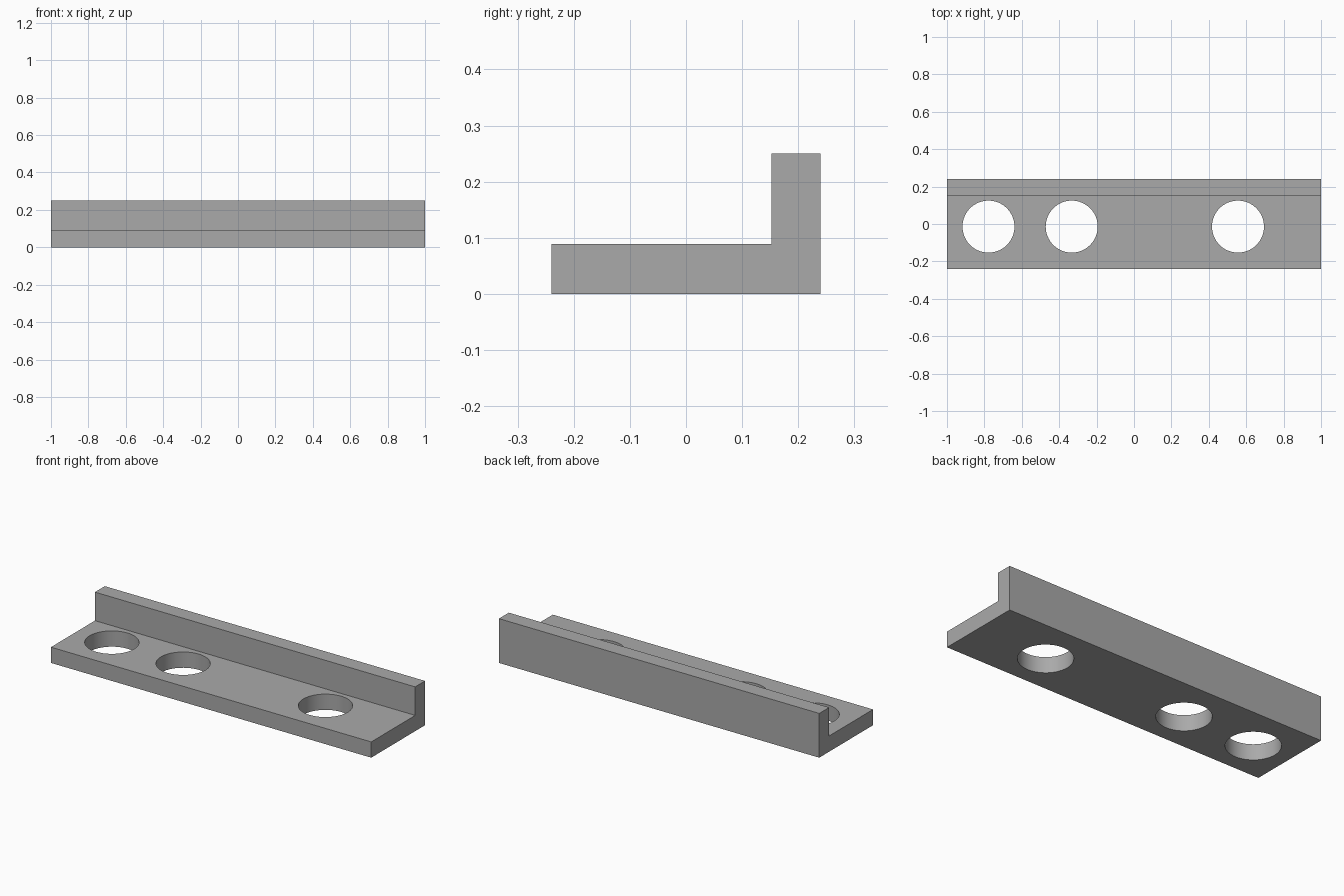
import bpy
import bmesh

HALF_LENGTH = 1.0
HOLE_CENTRES = (-0.778, -0.333, 0.556)
HOLE_Y, HOLE_RADIUS = -0.014, 0.139

cube = bpy.data.objects.get("Cube")
if cube:
    bpy.data.objects.remove(cube, do_unlink=True)

# Plain grey finish
grey = bpy.data.materials.new("plain grey")
grey.use_nodes = True
colour = (0.4, 0.4, 0.4, 1.0)
grey.diffuse_color = colour
grey.node_tree.nodes["Principled BSDF"].inputs["Base Color"].default_value = colour

# L-shaped section swept along the length
profile = [(-0.24, 0), (0.24, 0), (0.24, 0.25), (0.152, 0.25), (0.152, 0.089), (-0.24, 0.089)]
bm = bmesh.new()
end = bm.faces.new([bm.verts.new((-HALF_LENGTH, y, z)) for y, z in profile])
swept = bmesh.ops.extrude_face_region(bm, geom=[end])["geom"]
bmesh.ops.translate(bm, vec=(2 * HALF_LENGTH, 0, 0),
                    verts=[v for v in swept if isinstance(v, bmesh.types.BMVert)])
bmesh.ops.recalc_face_normals(bm, faces=bm.faces)
mesh = bpy.data.meshes.new("angle_bracket")
bm.to_mesh(mesh)
bm.free()
mesh.materials.append(grey)
bracket = bpy.data.objects.new("angle_bracket", mesh)
bpy.context.collection.objects.link(bracket)

# Round through-holes in the flat flange
cutters = []
for x in HOLE_CENTRES:
    bpy.ops.mesh.primitive_cylinder_add(vertices=64, radius=HOLE_RADIUS, depth=0.4,
                                        location=(x, HOLE_Y, 0.05))
    cutter = bpy.context.object
    cutter.name = "hole_cutter"
    cutter.data.materials.append(grey)
    cutter.hide_render = True
    cut = bracket.modifiers.new("hole", "BOOLEAN")
    cut.operation, cut.solver, cut.object = "DIFFERENCE", "EXACT", cutter
    cutters.append(cutter)

# Apply the cuts and remove the cutters
bpy.ops.object.select_all(action="DESELECT")
bracket.select_set(True)
bpy.context.view_layer.objects.active = bracket
for name in [m.name for m in bracket.modifiers]:
    bpy.ops.object.modifier_apply(modifier=name)
for cutter in cutters:
    bpy.data.objects.remove(cutter, do_unlink=True)

# Smooth hole walls, crisp edges
bpy.ops.object.shade_smooth_by_angle(angle=0.5)
